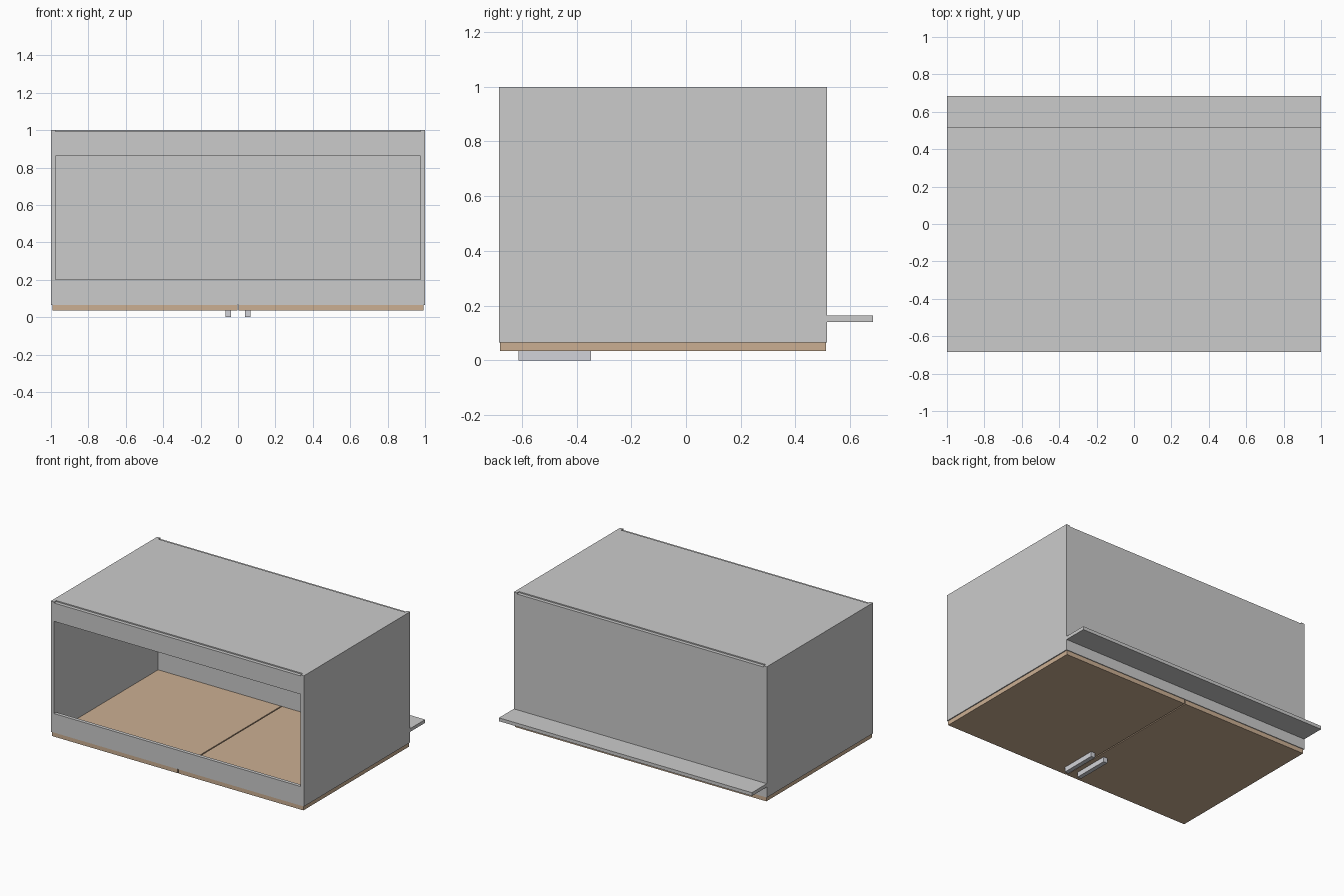
import bpy

if "Cube" in bpy.data.objects:
    bpy.data.objects.remove(bpy.data.objects["Cube"])

T = 0.025                       # board thickness
Y0, Y1 = -0.684, 0.516          # carcass extent in y
Z0, Z1 = 0.066, 1.0             # carcass extent in z


def material(name, rgb):
    m = bpy.data.materials.new(name)
    m.diffuse_color = (*rgb, 1)
    m.use_nodes = True
    m.node_tree.nodes["Principled BSDF"].inputs["Base Color"].default_value = m.diffuse_color
    return m


def board(name, x, y, z, mat=None):
    """Box from (min, max) ranges."""
    bpy.ops.mesh.primitive_cube_add(size=1)
    o = bpy.context.object
    o.name = name
    o.location = [(a + b) / 2 for a, b in (x, y, z)]
    o.scale = [b - a for a, b in (x, y, z)]
    bpy.ops.object.transform_apply(location=True, rotation=False, scale=True)
    if mat:
        o.data.materials.append(mat)
    return o


wood = material("wood", (0.60, 0.43, 0.29))
metal = material("metal", (0.64, 0.65, 0.69))
backing = material("backing", (0.73, 0.73, 0.705))
paint = material("paint", (0.81, 0.81, 0.785))

inner = (-1 + T, 1 - T)
rail_top = 0.992

# Mirrored parts: side boards, doors, handles
for s, side in ((-1, "left"), (1, "right")):
    def span(a, b):
        return tuple(sorted((s * a, s * b)))
    board(f"{side}_side", span(1 - T, 1), (Y0, Y1), (Z0, Z1), paint)
    board(f"{side}_door", span(0.004, 0.993), (-0.68, 0.511), (0.035, Z0), wood)
    board(f"{side}_handle", span(0.037, 0.068), (-0.613, -0.348), (0, 0.035), metal)

# Two stretcher rails on the open face
board("lower_rail", inner, (Y0, Y0 + T), (Z0, 0.202), paint)
board("upper_rail", inner, (Y0, Y0 + T), (0.861, rail_top), paint)

# Full board opposite the opening
board("base_board", inner, (Y1 - T, Y1), (Z0, rail_top), paint)

# Thin backing sheet, flush with the side boards
board("backing_sheet", inner, (Y0 + T, Y1 - T), (0.984, Z1), backing)

# Projecting kick plate
board("kick_plate", (-1, 1), (Y1, 0.684), (0.141, 0.165), paint)
